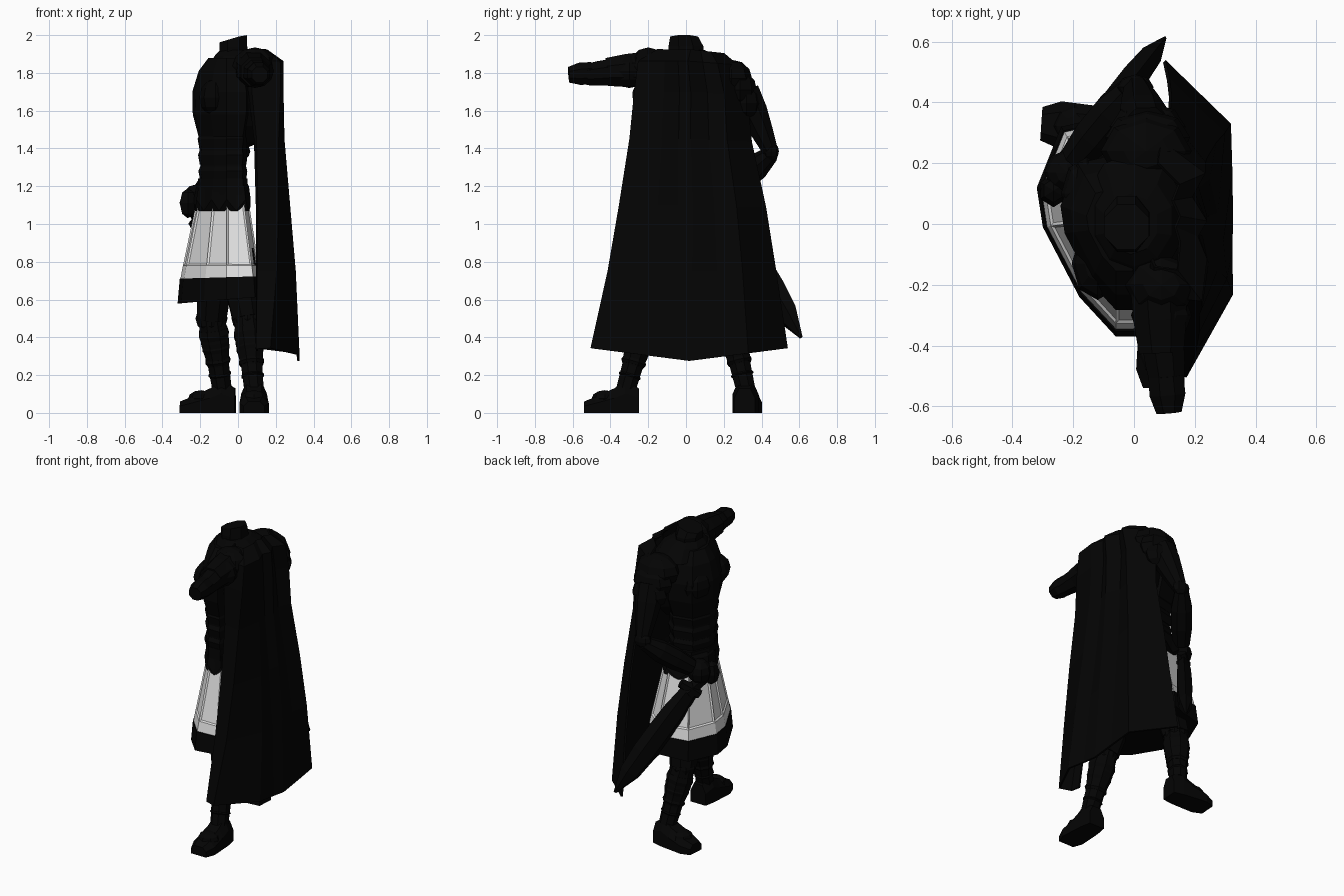
import bpy, bmesh, math
from mathutils import Vector

cube = bpy.data.objects.get("Cube")
if cube:
    bpy.data.objects.remove(cube)


def material(name, value):
    m = bpy.data.materials.new(name)
    m.use_nodes = True
    col = (value, value, value, 1)
    m.diffuse_color = col
    bsdf = m.node_tree.nodes["Principled BSDF"]
    bsdf.inputs["Base Color"].default_value = col
    bsdf.inputs["Roughness"].default_value = 0.9
    return m


BLACK = material("black", 0.0012)
WHITE = material("white_cloth", 0.73)


def finish(name, bm, mat=BLACK, closed=True):
    if closed:
        bmesh.ops.recalc_face_normals(bm, faces=bm.faces[:])
    me = bpy.data.meshes.new(name)
    bm.to_mesh(me)
    bm.free()
    me.materials.append(mat)
    ob = bpy.data.objects.new(name, me)
    bpy.context.collection.objects.link(ob)
    return ob


def skin(name, rings, mat=BLACK, caps=True, loop=True):
    """Join equal-length rings of points with quads."""
    bm = bmesh.new()
    vs = [[bm.verts.new(p) for p in r] for r in rings]
    n = len(vs[0])
    for a, b in zip(vs, vs[1:]):
        for i in range(n if loop else n - 1):
            j = (i + 1) % n
            bm.faces.new((a[i], a[j], b[j], b[i]))
    if caps:
        bm.faces.new(vs[0])
        bm.faces.new(vs[-1])
    return finish(name, bm, mat, loop)


def stack(name, secs, n=10, mat=BLACK):
    """Horizontal ellipses: (x, y, z, rx, ry)."""
    turn = [2 * math.pi * (i + 0.5) / n for i in range(n)]
    return skin(name, [[(x + rx * math.cos(t), y + ry * math.sin(t), z) for t in turn]
                       for x, y, z, rx, ry in secs], mat)


def limb(name, a, b, radii, n=8, flat=1.0):
    """Tube from a to b; radii are spaced evenly along it."""
    a, b = Vector(a), Vector(b)
    d = (b - a).normalized()
    ref = Vector((1, 0, 0)) if abs(d.z) > 0.9 else Vector((0, 0, 1))
    u = d.cross(ref).normalized()
    v = d.cross(u)
    rings = []
    for k, r in enumerate(radii):
        c = a.lerp(b, k / (len(radii) - 1))
        rings.append([c + u * r * flat * math.cos(t) + v * r * math.sin(t)
                      for t in (2 * math.pi * (i + 0.5) / n for i in range(n))])
    return skin(name, rings)


def blob(name, centre, size, seg=8, rows=6):
    bm = bmesh.new()
    bmesh.ops.create_uvsphere(bm, u_segments=seg, v_segments=rows, radius=1)
    bmesh.ops.scale(bm, vec=size, verts=bm.verts[:])
    bmesh.ops.translate(bm, vec=centre, verts=bm.verts[:])
    return finish(name, bm)


# One plan outline, scaled at each height for the skirt and torso
PLAN = [(-0.32, 0.12), (-0.3, -0.01), (-0.18, -0.24), (-0.06, -0.37), (0.09, -0.37),
        (0.13, -0.1), (0.12, 0.25), (-0.02, 0.37), (-0.24, 0.32)]
MID = Vector((-0.06, 0.02))


def plan(scale, z, tilt=0.0, dy=0.0):
    pts = [MID + (Vector(p) - MID) * scale for p in PLAN]
    return [(p.x, p.y + dy, z + tilt * p.x) for p in pts]


# Torso armour, with stepped plates over the belly
skin("torso", [plan(s, z, dy=-0.03) for s, z in ((0.57, 1.12), (0.53, 1.27), (0.56, 1.45), (0.69, 1.58),
                                                 (0.7, 1.7), (0.57, 1.81), (0.37, 1.88))])
blob("back_plate", (0.04, 0.02, 1.64), (0.15, 0.26, 0.24))
for i in range(4):
    z = 1.23 + i * 0.085
    s = 0.54 + i * 0.008
    skin("belly_plate", [plan(s, z, dy=-0.03), plan(s + 0.035, z + 0.05, dy=-0.03),
                         plan(s, z + 0.075, dy=-0.03)])
for x, y in ((-0.12, -0.13), (-0.155, 0.1)):
    blob("chest_plate", (x, y, 1.67), (0.085, 0.12, 0.1))

# Neck stub and collar
stack("collar", [(0, 0.02, 1.82, 0.17, 0.22), (0, 0.01, 1.89, 0.13, 0.15), (-0.01, 0, 1.92, 0.09, 0.1)])
neck = stack("neck", [(-0.02, 0, 1.85, 0.085, 0.1), (-0.025, 0, 1.94, 0.08, 0.1),
                      (-0.025, -0.01, 2.0, 0.08, 0.08)], 8)
for v in neck.data.vertices:
    if v.co.z > 1.97:
        v.co.z -= 0.3 * max(0, 0.03 - v.co.x)

# Skirt with recessed panels and a dark hem
skirt = skin("skirt", [plan(0.95, 0.7), plan(0.89, 0.78), plan(0.58, 1.16)], WHITE)
bm = bmesh.new()
bm.from_mesh(skirt.data)
panels = [f for f in bm.faces if len(f.verts) == 4 and f.calc_center_median().z > 0.78]
bmesh.ops.inset_individual(bm, faces=panels, thickness=0.014, depth=-0.008)
bm.to_mesh(skirt.data)
bm.free()
skin("skirt_hem", [plan(0.9, 0.61, 0.1), plan(1.0, 0.605, 0.08), plan(0.955, 0.72, 0.03),
                   plan(0.88, 0.72, 0.03)])


# Belt and pointed hip plates
def teeth(scale, z, drop):
    out = []
    ring = plan(scale, z)
    for i, p in enumerate(ring):
        q = ring[(i + 1) % len(ring)]
        out += [p, tuple((Vector(p) + Vector(q)) / 2 - Vector((0, 0, drop)))]
    return out


skin("hip_plates", [teeth(0.67, 1.13, 0.06), teeth(0.62, 1.2, 0), teeth(0.56, 1.22, 0)])
skin("belt", [plan(0.59, 1.17, dy=-0.02), plan(0.58, 1.24, dy=-0.02)])

# Long cape: height, side edges in y, edge x, back x
ROWS = [(1.92, -0.15, 0.2, 0.06, 0.15), (1.86, -0.25, 0.27, 0.05, 0.235), (1.7, -0.27, 0.32, 0.06, 0.235),
        (1.45, -0.295, 0.345, 0.09, 0.24), (1.1, -0.35, 0.42, 0.1, 0.27),
        (0.75, -0.41, 0.475, 0.1, 0.3), (0.3, -0.5, 0.535, 0.1, 0.32)]
# Across the cape: position, depth at the hem, extra depth at the shoulders
SIDE = [(0.1, 0, 0), (0.03, 0, 0.1), (0, 0.32, 0.6), (0.26, 1, 0), (0.4, 0.99, -0.15), (0.5, 1, 0),
        (0.65, 0.99, -0.25), (0.8, 0.97, 0), (1, 0, 0.2)]
rings = []
for z, y0, y1, xf, xb in ROWS:
    sag = 0.035 if z < 0.5 else 0
    high = min(1, (z - 0.3) / 1.4)
    rings.append([(xf + (xb - xf) * (w + e * high), y0 + (y1 - y0) * u,
                   z + sag * (abs(2 * u - 1) * 1.9 - 0.7) - 0.04 * high * max(0, u - 0.5))
                  for u, w, e in SIDE])
cape = skin("cape", rings, caps=False, loop=False)
solid = cape.modifiers.new("thickness", "SOLIDIFY")
solid.thickness = 0.012
solid.offset = 0

# Shoulder plates, layered
blob("left_shoulder_plate", (0.09, -0.2, 1.835), (0.12, 0.1, 0.1))
blob("left_shoulder_lower_plate", (0.09, -0.3, 1.81), (0.1, 0.11, 0.09))
blob("right_shoulder_plate", (0.04, 0.24, 1.77), (0.15, 0.11, 0.1))
blob("right_shoulder_middle_plate", (0.045, 0.285, 1.71), (0.14, 0.09, 0.1))
blob("right_shoulder_lower_plate", (0.045, 0.32, 1.64), (0.125, 0.08, 0.09))

# Left arm held straight out to the side
limb("left_upper_arm", (0.08, -0.2, 1.82), (0.09, -0.42, 1.805), [0.1, 0.095, 0.08])
limb("left_forearm", (0.095, -0.39, 1.805), (0.11, -0.53, 1.79), [0.075, 0.07, 0.06])
limb("left_fist", (0.105, -0.5, 1.8), (0.115, -0.62, 1.79), [0.062, 0.064, 0.045])

# Right arm bent, hand brought forward to the hilt
limb("right_upper_arm", (0.04, 0.31, 1.7), (0.01, 0.445, 1.39), [0.085, 0.082, 0.065, 0.045])
blob("right_elbow", (0.005, 0.45, 1.385), (0.06, 0.042, 0.05))
limb("right_forearm", (0.0, 0.45, 1.37), (-0.19, 0.22, 1.17), [0.045, 0.07, 0.07, 0.055])
blob("right_fist", (-0.22, 0.17, 1.13), (0.075, 0.075, 0.08))

# Sword and scabbard slung from the hip
limb("sword_hilt", (-0.27, 0.1, 1.13), (-0.18, 0.25, 1.0), [0.045, 0.04, 0.04, 0.05], 6)
blob("pommel", (-0.265, 0.11, 1.11), (0.05, 0.055, 0.08), 6, 4)
limb("sword_guard", (-0.24, 0.2, 0.99), (-0.15, 0.27, 1.07), [0.03, 0.04, 0.03], 6)
limb("scabbard", (-0.19, 0.24, 1.01), (0.1, 0.61, 0.4), [0.06, 0.08, 0.085, 0.085, 0.07, 0.01], 6, 0.6)


# Legs with layered greaves, and boots
def leg(side, hip, knee, ankle, toe):
    hip, knee, ankle, toe = (Vector(p) for p in (hip, knee, ankle, toe))
    limb(side + "_thigh", hip, knee, [0.1, 0.098, 0.085])
    blob(side + "_knee", knee, (0.085, 0.08, 0.08))
    limb(side + "_shin", knee, ankle, [0.075, 0.08, 0.06, 0.055])
    for k in range(4):
        a = knee.lerp(ankle, 0.15 + k * 0.21)
        r = 0.086 - k * 0.007
        limb(side + "_greave", a, a.lerp(ankle, 0.18), [r - 0.006, r, r - 0.008])
    # Boot sections running from heel to toe
    base = Vector((ankle.x, ankle.y, 0))
    d = toe - base
    length = d.length
    d.normalize()
    w = Vector((-d.y, d.x, 0))
    rings = []
    for t, half, top in ((-0.07, 0.055, 0.13), (0.0, 0.068, 0.17), (0.06, 0.072, 0.13),
                         (length * 0.72, 0.078, 0.085), (length, 0.055, 0.06)):
        c = base + d * t
        rings.append([c + w * s * half * k + Vector((0, 0, z)) for s, k, z in
                      ((-1, 1, 0), (1, 1, 0), (1, 1, top * 0.6), (1, 0.55, top), (-1, 0.55, top), (-1, 1, top * 0.6))])
    skin(side + "_boot", rings)
    blob(side + "_boot_strap", base + d * length * 0.5 + Vector((0, 0, 0.075)), (0.07, 0.07, 0.045))


leg("left", (-0.01, -0.13, 0.85), (0.05, -0.21, 0.5), (0.085, -0.32, 0.12), (0.085, -0.54, 0))
leg("right", (-0.11, 0.15, 0.85), (-0.14, 0.23, 0.5), (-0.085, 0.315, 0.13), (-0.305, 0.33, 0))
